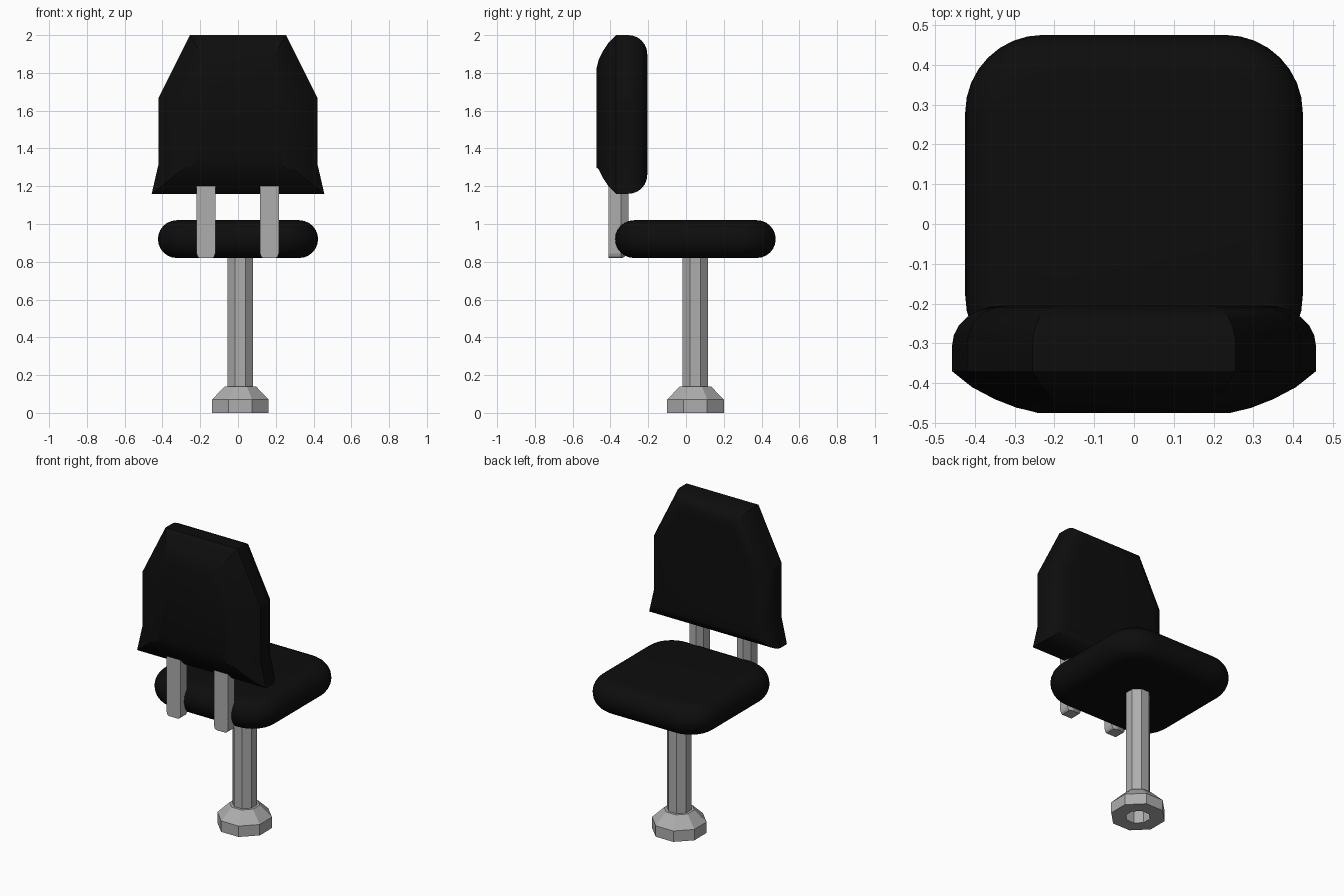
import bpy, bmesh, math
from mathutils import Vector

if "Cube" in bpy.data.objects:
    bpy.data.objects.remove(bpy.data.objects["Cube"])


def material(name, rgb):
    m = bpy.data.materials.new(name)
    m.diffuse_color = (*rgb, 1)
    m.use_nodes = True
    m.node_tree.nodes["Principled BSDF"].inputs["Base Color"].default_value = m.diffuse_color
    return m


BLACK = material("black upholstery", (0.004, 0.004, 0.004))
GREY = material("grey metal", (0.42, 0.42, 0.42))


def loft(name, rings, mat, cap_start=True, cap_end=True, smooth=None):
    """Skin a list of closed rings with equal point counts."""
    bm = bmesh.new()
    vs = [[bm.verts.new(p) for p in r] for r in rings]
    n = len(vs[0])
    for a, b in zip(vs, vs[1:]):
        for i in range(n):
            j = (i + 1) % n
            bm.faces.new((a[i], a[j], b[j], b[i]))
    if cap_start:
        bm.faces.new(vs[0][::-1])
    if cap_end:
        bm.faces.new(vs[-1])
    bmesh.ops.recalc_face_normals(bm, faces=bm.faces)
    me = bpy.data.meshes.new(name)
    bm.to_mesh(me)
    bm.free()
    me.materials.append(mat)
    if smooth:
        me.shade_smooth()
        me.set_sharp_from_angle(angle=math.radians(smooth))
    ob = bpy.data.objects.new(name, me)
    bpy.context.collection.objects.link(ob)
    return ob


def inset(poly, d):
    """Move every side of a counter-clockwise outline inwards by d."""
    out = []
    for i, p in enumerate(poly):
        p = Vector(p)
        e1 = (p - Vector(poly[i - 1])).normalized()
        e2 = (Vector(poly[(i + 1) % len(poly)]) - p).normalized()
        n1, n2 = Vector((-e1.y, e1.x)), Vector((-e2.y, e2.x))
        out.append(p + (n1 + n2) * d / (1 + n1.dot(n2)))
    return out


def rounded_rect(hx, hy, r, cy, z, steps=8):
    pts = []
    for k, (sx, sy) in enumerate([(1, 1), (-1, 1), (-1, -1), (1, -1)]):
        for s in range(steps + 1):
            a = math.pi / 2 * (k + s / steps)
            pts.append((sx * (hx - r) + r * math.cos(a),
                        cy + sy * (hy - r) + r * math.sin(a), z))
    return pts


def octagon(apothem, z):
    r = apothem / math.cos(math.pi / 8)
    return [(0.0125 + r * math.cos(math.pi / 8 + k * math.pi / 4),
             0.05 + r * math.sin(math.pi / 8 + k * math.pi / 4), z) for k in range(8)]


# Seat cushion: rounded square with a fully round edge
rings = []
for k in range(13):
    t = -math.pi / 2 + math.pi * k / 12
    d = 0.1 * (1 - math.cos(t))
    rings.append(rounded_rect(0.424 - d, 0.425 - d, 0.195 - d, 0.05, 0.92 + 0.1 * math.sin(t)))
loft("seat", rings, BLACK, smooth=40)

# Backrest cushion: outline with a broad outer bevel and a round inner edge
half = [(0.457, 1.16), (0.42, 1.32), (0.42, 1.67), (0.255, 2.0)]
outline = half + [(-x, z) for x, z in reversed(half)]
layers = [(-0.475, 0.18), (-0.462, 0.13), (-0.44, 0.085), (-0.41, 0.04), (-0.37, 0)]
layers += [(-0.305 + 0.1 * math.sin(a), 0.1 * (1 - math.cos(a)))
           for a in (math.pi / 2 * k / 6 for k in range(7))]
loft("backrest", [[(p.x, y, p.y) for p in inset(outline, d)] for y, d in layers],
     BLACK, smooth=25)

# Two upright bars joining seat and backrest
section = [(-0.05, -0.41), (0.05, -0.41), (0.05, -0.345),
           (0.022, -0.305), (-0.022, -0.305), (-0.05, -0.345)]
for name, cx in (("left_back_bar", -0.17), ("right_back_bar", 0.166)):
    rings = []
    for z, s, back in ((0.82, 0.7, -0.335), (0.828, 0.88, -0.325), (0.845, 1, -0.305), (1.25, 1, -0.305)):
        rings.append([(cx + x * s, min(y, back), z) for x, y in section])
    loft(name, rings, GREY)

# Octagonal pole, open at the bottom
loft("pole", [octagon(0.0675, 0), octagon(0.0675, 0.84)], GREY, cap_start=False)

# Octagonal foot with a sloped collar and a hole for the pole
loft("foot", [octagon(0.0675, 0), octagon(0.15, 0), octagon(0.15, 0.07),
              octagon(0.083, 0.14), octagon(0.0675, 0.14)], GREY,
     cap_start=False, cap_end=False)
